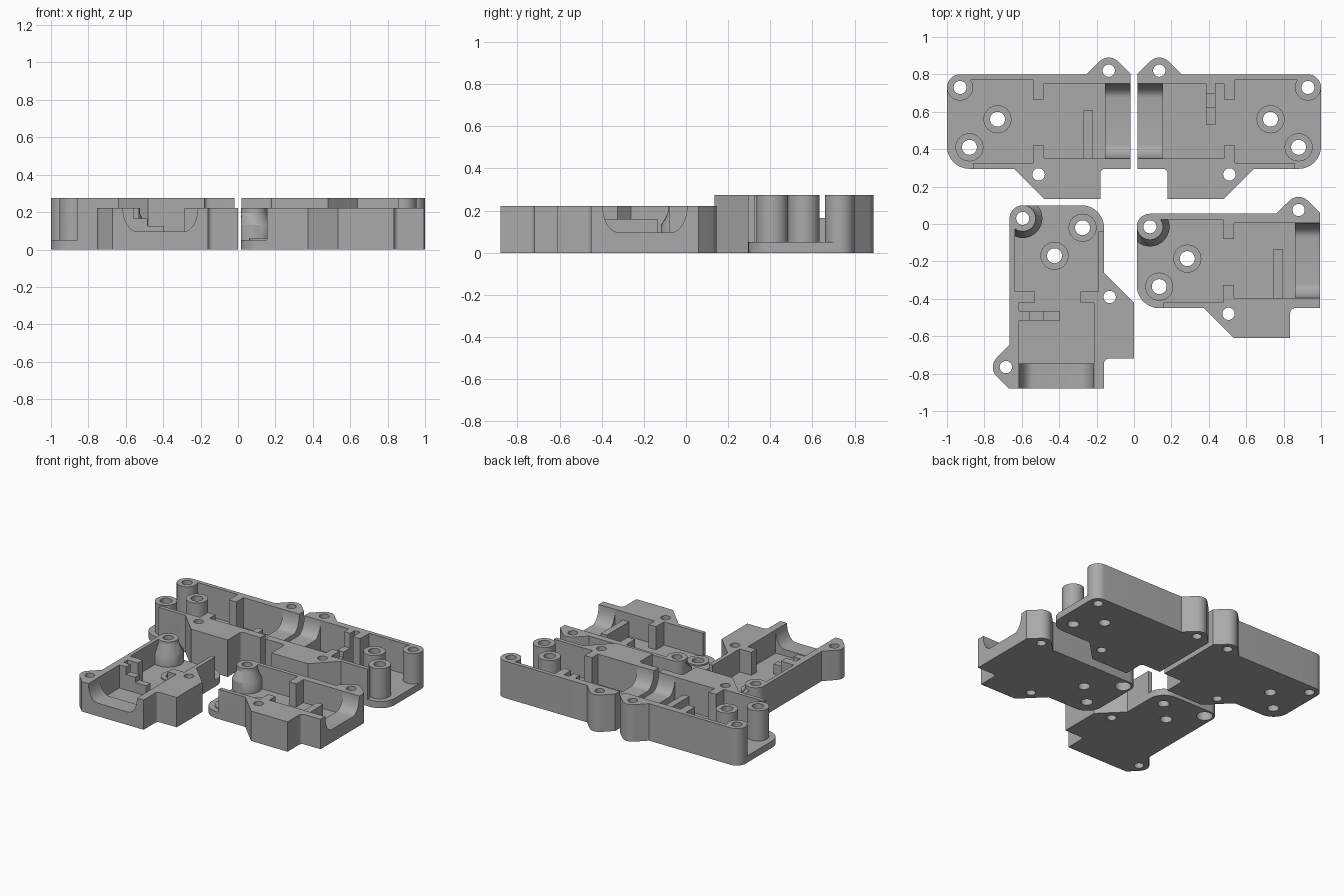
import bpy, bmesh, math

if "Cube" in bpy.data.objects:
    bpy.data.objects.remove(bpy.data.objects["Cube"])

grey = bpy.data.materials.new("grey_plastic")
grey.diffuse_color = (0.4, 0.4, 0.4, 1)
grey.use_nodes = True
grey.node_tree.nodes["Principled BSDF"].inputs["Base Color"].default_value = grey.diffuse_color


def arc(cx, cy, r, a0, a1, n=10):
    step = math.radians(a1 - a0) / n
    a = math.radians(a0)
    return [(cx + r * math.cos(a + i * step), cy + r * math.sin(a + i * step))
            for i in range(n + 1)]


def loft(name, sections, place):
    """Closed solid through matching rings of (u, v, z) points."""
    bm = bmesh.new()
    rings = [[bm.verts.new((*place(u, v), z)) for u, v, z in s] for s in sections]
    n = len(rings[0])
    for a, b in zip(rings, rings[1:]):
        for i in range(n):
            j = (i + 1) % n
            bm.faces.new((a[i], a[j], b[j], b[i]))
    bm.faces.new(rings[0])
    bm.faces.new(rings[-1])
    bmesh.ops.recalc_face_normals(bm, faces=bm.faces)
    mesh = bpy.data.meshes.new(name)
    bm.to_mesh(mesh)
    bm.free()
    mesh.materials.append(grey)
    ob = bpy.data.objects.new(name, mesh)
    bpy.context.collection.objects.link(ob)
    return ob


def prism(name, pts, z0, z1, place):
    return loft(name, [[(u, v, z) for u, v in pts] for z in (z0, z1)], place)


def box(name, u0, u1, v0, v1, z0, z1, place):
    return prism(name, [(u0, v0), (u1, v0), (u1, v1), (u0, v1)], z0, z1, place)


def disc(name, u, v, r, z0, z1, place):
    return prism(name, arc(u, v, r, 0, 360, 32)[:-1], z0, z1, place)


def activate(ob):
    bpy.ops.object.select_all(action='DESELECT')
    ob.select_set(True)
    bpy.context.view_layer.objects.active = ob


def combine(ob, other, op='DIFFERENCE'):
    m = ob.modifiers.new("bool", 'BOOLEAN')
    m.operation, m.object, m.solver = op, other, 'EXACT'
    activate(ob)
    bpy.ops.object.modifier_apply(modifier=m.name)
    bpy.data.objects.remove(other)


# Footprint: rounded end, flared side lug, screw tab by the cable entry
OUTLINE = (arc(0.12, 0.12, 0.12, 180, 270) + [(0.36, 0), (0.52, -0.16), (0.82, -0.16)]
           + arc(0.845, -0.025, 0.025, 180, 90, 6) + [(0.98, 0), (0.98, 0.51)]
           + arc(0.865, 0.525, 0.07, 45, 135) + [(0.745, 0.505)]
           + arc(0.07, 0.435, 0.07, 90, 180))
CORNER = (0.07, 0.435)
BOSSES = [(0.12, 0.115), (0.27, 0.265)]
LUGS = [(0.49, -0.03), (0.865, 0.525)]


def chamber(r):
    """Open end chamber wrapped around a corner post of radius r."""
    a0 = 360 - math.degrees(math.acos(max(-1, -0.07 / r)))
    a1 = 360 + math.degrees(math.asin(0.04 / r))
    wrap = arc(*CORNER, r, a0, a1, 20)
    return ([(-0.1, -0.1), (0.14, -0.1), (0.14, 0.03), (0.46, 0.03), (0.46, 0.125),
             (0.54, 0.125), (0.54, 0.37), (0.46, 0.37), (0.46, 0.475)]
            + wrap[::-1] + [(-0.1, wrap[0][1])])


def shell(name, h, tall, stepped, place):
    body = prism(name, OUTLINE, 0, h, place)
    # End chamber, leaving a straight or tapered corner post
    levels = [(0.05, 0.07), (h + 0.05, 0.07)] if tall else [
        (0.05, 0.105), (0.13, 0.105), (0.195, 0.07), (h + 0.05, 0.07)]
    combine(body, loft("cut", [[(u, v, z) for u, v in chamber(r)] for z, r in levels], place))
    # Main cavity
    combine(body, box("cut", 0.52, 0.845, 0.055, 0.455, 0.05, h + 0.05, place))
    # Rounded cable entry
    d = 0.125
    prof = ([(0.055, h + 0.05)]
            + [(0.13 + 0.075 * math.cos(a), h + d * math.sin(a))
               for a in [math.pi * (1 + i / 20) for i in range(11)]]
            + [(0.38 + 0.075 * math.cos(a), h + d * math.sin(a))
               for a in [math.pi * (1.5 + i / 20) for i in range(11)]]
            + [(0.455, h + 0.05)])
    combine(body, loft("cut", [[(u, v, z) for v, z in prof] for u in (0.83, 1.05)], place))
    # Screw bosses
    for p in BOSSES:
        combine(body, disc("boss", *p, 0.075, 0.02, h if tall else 0.06, place), 'UNION')
    # Screw holes
    for p, r in ([(b, 0.04) for b in BOSSES] + [(l, 0.033) for l in LUGS] + [(CORNER, 0.035)]):
        combine(body, disc("cut", *p, r, -0.05, h + 0.05, place))
    if not tall:
        combine(body, disc("cut", *CORNER, 0.055, -0.05, 0.1, place))
    activate(body)
    bpy.ops.object.shade_smooth_by_angle()
    # Inner cable stops
    if stepped:
        for i, (v0, v1, z) in enumerate([(0.40, 0.46, h), (0.325, 0.40, 0.165),
                                         (0.235, 0.325, 0.125)]):
            box(f"{name}_step_{i + 1}", 0.565, 0.615, v0, v1, 0.04, z, place)
    else:
        box(f"{name}_rib", 0.73, 0.78, 0.05, 0.315, 0.04, 0.16, place)


# Two tall halves and two short halves, mirrored pairs
shell("tall_shell_left", 0.275, True, False, lambda u, v: (u - 1, v + 0.295))
shell("tall_shell_right", 0.275, True, True, lambda u, v: (1 - u, v + 0.295))
shell("short_shell_left", 0.222, False, True, lambda u, v: (-0.16 - v, 0.1 - u))
shell("short_shell_right", 0.222, False, False, lambda u, v: (u + 0.015, v - 0.45))
